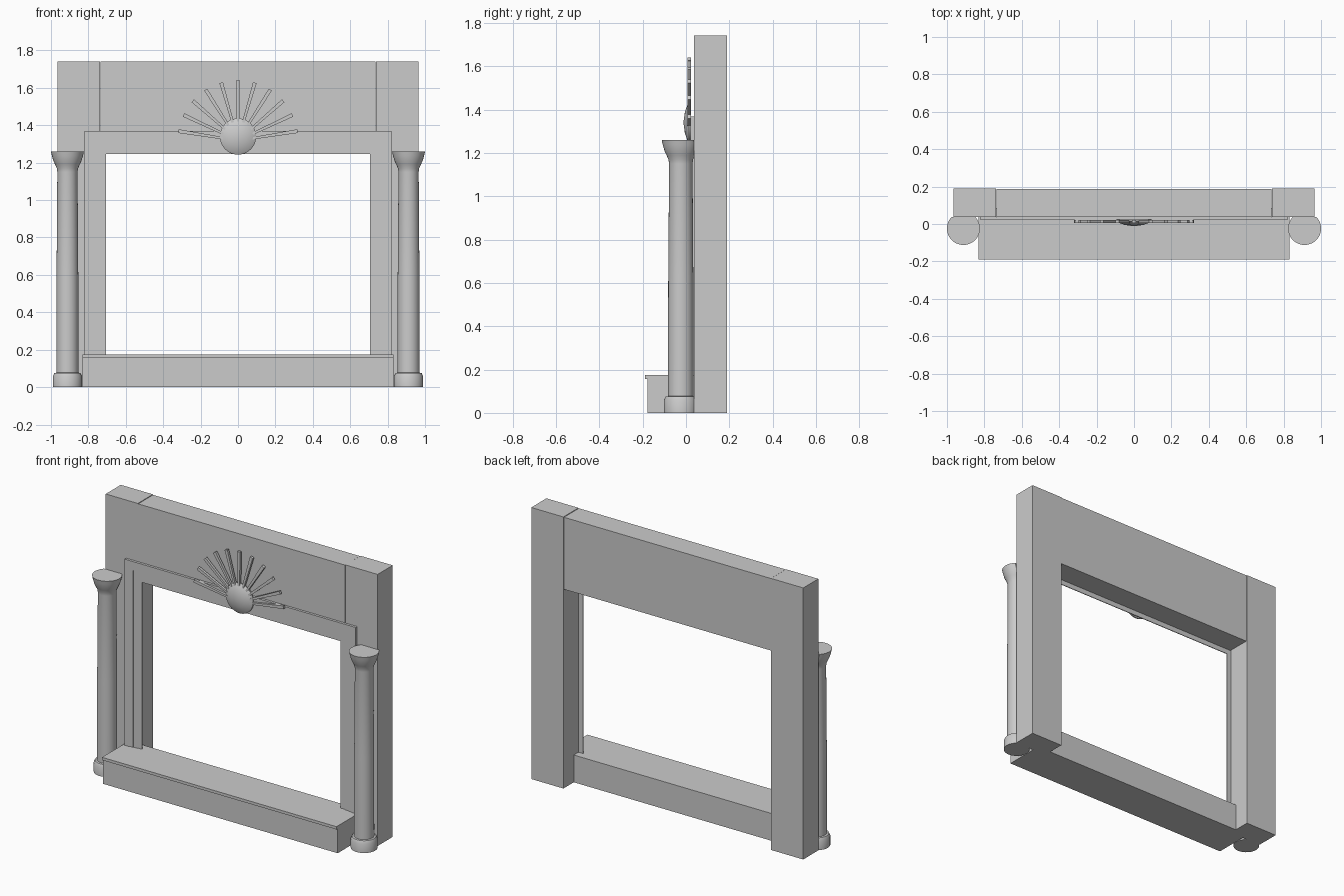
import bpy, bmesh, math
from mathutils import Matrix, Vector

if "Cube" in bpy.data.objects:
    bpy.data.objects.remove(bpy.data.objects["Cube"])

stone = bpy.data.materials.new("plain_grey")
stone.use_nodes = True
GREY = (0.6, 0.6, 0.6, 1)
stone.diffuse_color = GREY
stone.node_tree.nodes["Principled BSDF"].inputs["Base Color"].default_value = GREY

WALL_FRONT, WALL_BACK = 0.037, 0.19
STAGE_TOP = 0.175


def finish(name, bm, smooth=False):
    bmesh.ops.recalc_face_normals(bm, faces=bm.faces[:])
    mesh = bpy.data.meshes.new(name)
    bm.to_mesh(mesh)
    bm.free()
    mesh.materials.append(stone)
    obj = bpy.data.objects.new(name, mesh)
    bpy.context.collection.objects.link(obj)
    if smooth:
        bpy.ops.object.select_all(action="DESELECT")
        obj.select_set(True)
        bpy.context.view_layer.objects.active = obj
        bpy.ops.object.shade_smooth_by_angle(angle=math.radians(30))
    return obj


def prism(bm, points, axis, start, end):
    """Extrude a 2D outline along y (points are x, z) or x (points are y, z)."""
    place = (lambda a, b: (a, start, b)) if axis == "y" else (lambda a, b: (start, a, b))
    face = bm.faces.new([bm.verts.new(place(a, b)) for a, b in points])
    new = bmesh.ops.extrude_face_region(bm, geom=[face])["geom"]
    step = Vector((0, end - start, 0)) if axis == "y" else Vector((end - start, 0, 0))
    verts = [v for v in new if isinstance(v, bmesh.types.BMVert)]
    bmesh.ops.translate(bm, verts=verts, vec=step)


def box(name, x0, x1, y0, y1, z0, z1):
    bm = bmesh.new()
    prism(bm, [(x0, z0), (x1, z0), (x1, z1), (x0, z1)], "y", y0, y1)
    return finish(name, bm)


def lathe(bm, profile, steps=48):
    """Spin (radius, height) points about z."""
    verts = [bm.verts.new((r, 0, z)) for r, z in profile]
    edges = [bm.edges.new(pair) for pair in zip(verts, verts[1:])]
    bmesh.ops.spin(bm, geom=verts + edges, axis=(0, 0, 1), cent=(0, 0, 0),
                   angle=math.tau, steps=steps)
    bmesh.ops.remove_doubles(bm, verts=bm.verts[:], dist=1e-5)


# Wall around the opening
box("right_wall", -0.965, -0.737, WALL_FRONT, WALL_BACK, 0, 1.742)
box("left_wall", 0.737, 0.965, WALL_FRONT, WALL_BACK, 0, 1.742)
box("header_wall", -0.734, 0.734, WALL_FRONT, WALL_BACK - 0.002, 1.278, 1.74)

# Stage floor with a lip along its front edge
bm = bmesh.new()
prism(bm, [(-0.178, 0), (0.085, 0), (0.085, STAGE_TOP), (-0.19, STAGE_TOP),
           (-0.19, 0.157), (-0.178, 0.157)], "x", -0.832, 0.832)
finish("stage", bm)

# Stepped frame: nested arches that sit further back towards the opening
steps = [(0.82, 1.369), (0.79, 1.34), (0.762, 1.31), (0.735, 1.278), (0.705, 1.246)]
for i, ((xo, zo), (xi, zi)) in enumerate(zip(steps, steps[1:])):
    bm = bmesh.new()
    outline = [(-xo, STAGE_TOP), (-xo, zo), (xo, zo), (xo, STAGE_TOP),
               (xi, STAGE_TOP), (xi, zi), (-xi, zi), (-xi, STAGE_TOP)]
    prism(bm, outline, "y", 0.021 + 0.004 * i, WALL_FRONT + 0.001)
    finish(f"frame_step_{i + 1}", bm)

# Columns, cut flat where they meet the wall
column = [(0, 0), (0.078, 0), (0.078, 0.058), (0.07, 0.075), (0.059, 0.077),
          (0.058, 0.6), (0.054, 1.15), (0.057, 1.17), (0.066, 1.19), (0.076, 1.212),
          (0.083, 1.237), (0.088, 1.26), (0, 1.26)]
for side, x in (("right", -0.912), ("left", 0.912)):
    bm = bmesh.new()
    lathe(bm, column)
    bmesh.ops.translate(bm, verts=bm.verts[:], vec=(x, -0.024, 0))
    cut = bmesh.ops.bisect_plane(bm, geom=bm.verts[:] + bm.edges[:] + bm.faces[:],
                                 plane_co=(0, WALL_FRONT, 0), plane_no=(0, 1, 0),
                                 clear_outer=True)["geom_cut"]
    bmesh.ops.holes_fill(bm, edges=[e for e in cut if isinstance(e, bmesh.types.BMEdge)])
    finish(f"{side}_column", bm, smooth=True)

# Sunburst disc with a shallow domed front
bm = bmesh.new()
lathe(bm, [(0, 0), (0.097, 0), (0.097, 0.008), (0.088, 0.014), (0.05, 0.028), (0, 0.035)])
bmesh.ops.transform(bm, verts=bm.verts[:],
                    matrix=Matrix.Translation((0, 0.023, 1.34)) @ Matrix.Rotation(math.pi / 2, 4, "X"))
finish("sunburst_disc", bm, smooth=True)

# Sunburst rays, widening outwards
bm = bmesh.new()
RAYS = 11
for i in range(RAYS):
    angle = math.radians(9 + 162 * i / (RAYS - 1))
    out = Vector((math.cos(angle), math.sin(angle)))
    across = Vector((-out.y, out.x))
    centre = Vector((0, 1.318))
    corners = [centre + out * d + across * w for d, w in
               ((0.07, -0.006), (0.322, -0.01), (0.322, 0.01), (0.07, 0.006))]
    prism(bm, corners, "y", 0.006, 0.022)
finish("sunburst_rays", bm)
